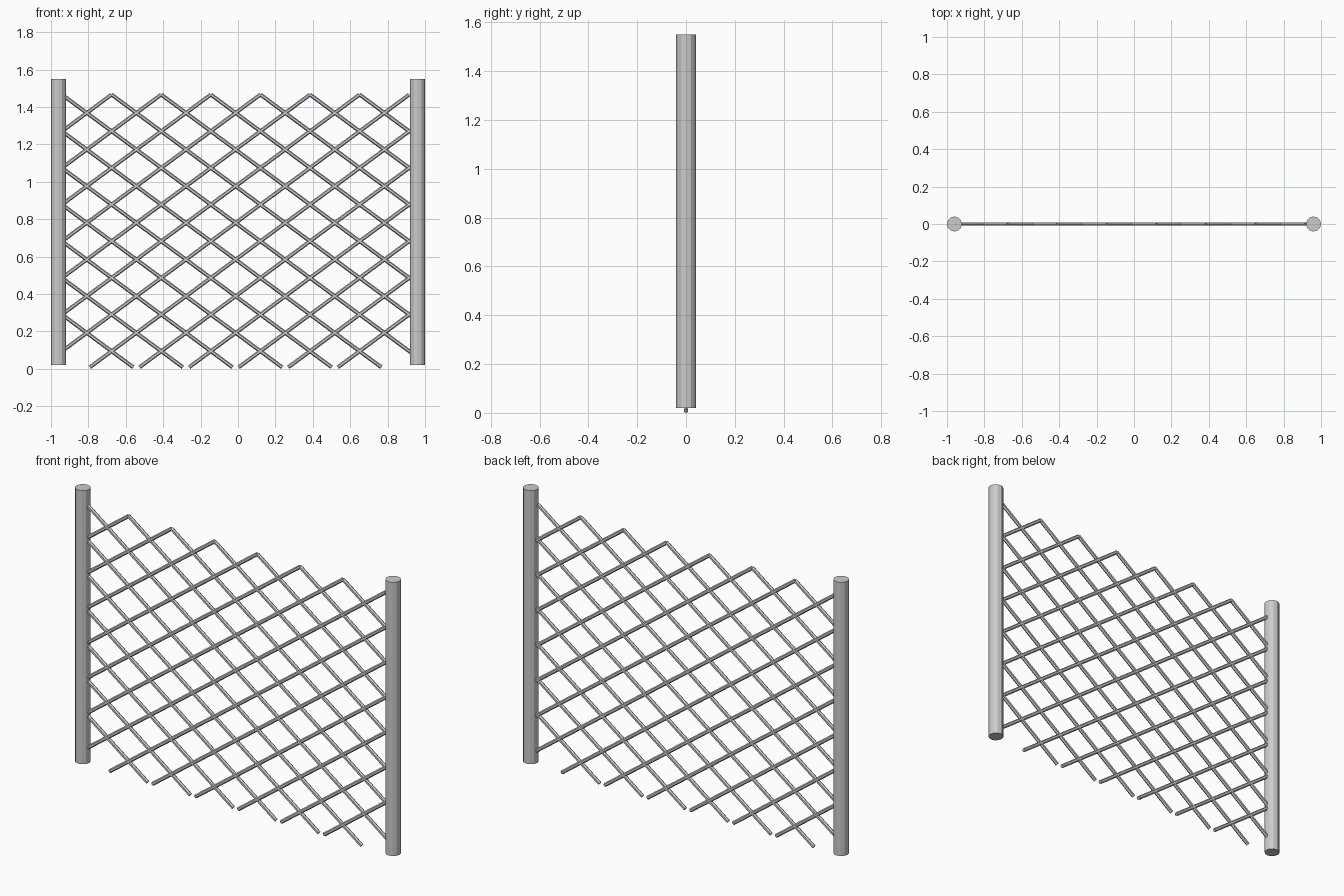
import bpy
from mathutils import Vector

if "Cube" in bpy.data.objects:
    bpy.data.objects.remove(bpy.data.objects["Cube"])


def bar(name, a, b, radius, sides):
    """Straight flat-faced rod between two points."""
    a, b = Vector(a), Vector(b)
    d = b - a
    bpy.ops.mesh.primitive_cylinder_add(vertices=sides, radius=radius, depth=d.length,
                                        location=(a + b) / 2,
                                        rotation=d.to_track_quat('Z', 'Y').to_euler())
    ob = bpy.context.object
    ob.name = name
    return ob


# End posts
for side, name in ((-1, "left_post"), (1, "right_post")):
    bar(name, (side * 0.96, 0, 0.02), (side * 0.96, 0, 1.55), 0.04, 12)

# Diamond lattice of crossing wires, cut off at the posts and the bottom
X0, STEP, TOP, BOTTOM = -0.941, 0.2652, 1.466, 0.008
SLOPE = 0.196 / STEP
LEFT, RIGHT = -0.93, 0.925
RUN = (TOP - BOTTOM) / SLOPE

for k in range(-6, 7):
    # Wire falling to the right
    xk = X0 + k * STEP
    x1, x2 = max(xk, LEFT), min(xk + RUN, RIGHT)
    bar("falling_wire", (x1, 0, TOP - SLOPE * (x1 - xk)),
        (x2, 0, TOP - SLOPE * (x2 - xk)), 0.0105, 6)
    # Wire rising to the right
    xk = X0 + (k + 7) * STEP
    x1, x2 = max(xk - RUN, LEFT), min(xk, RIGHT)
    bar("rising_wire", (x1, 0, TOP + SLOPE * (x1 - xk)),
        (x2, 0, TOP + SLOPE * (x2 - xk)), 0.0105, 6)
